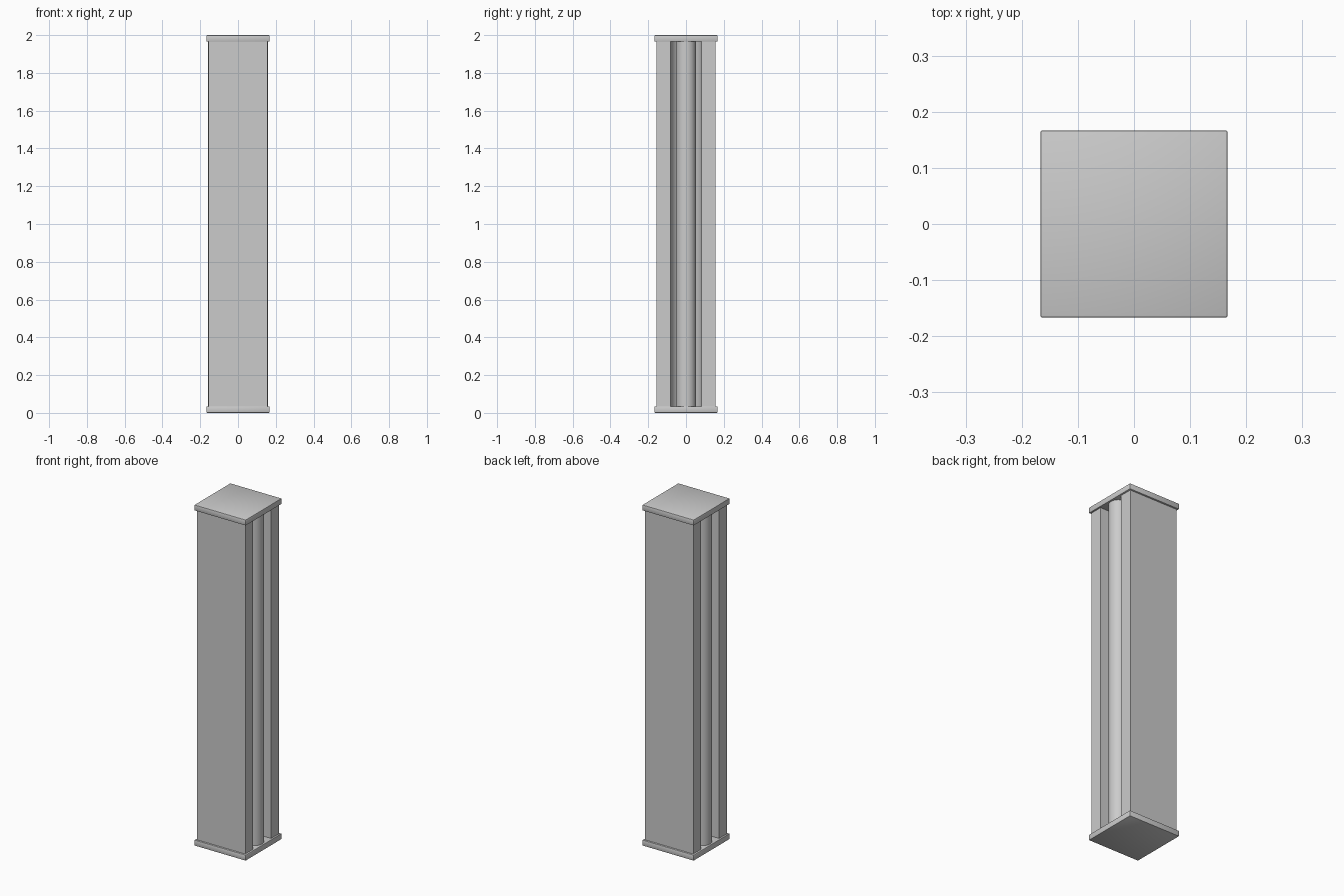
import bpy, bmesh, math

if "Cube" in bpy.data.objects:
    bpy.data.objects.remove(bpy.data.objects["Cube"])

CAP_H = 0.034   # thickness of end caps
HALF = 0.157    # half width of shaft
GROOVE_R, ROD_R, ROD_X = 0.083, 0.053, 0.105


def finish(name, bm, angle=30):
    bmesh.ops.recalc_face_normals(bm, faces=bm.faces)
    me = bpy.data.meshes.new(name)
    bm.to_mesh(me)
    bm.free()
    ob = bpy.data.objects.new(name, me)
    bpy.context.collection.objects.link(ob)
    bpy.ops.object.select_all(action='DESELECT')
    ob.select_set(True)
    bpy.context.view_layer.objects.active = ob
    bpy.ops.object.shade_smooth_by_angle(angle=math.radians(angle))
    return ob


def prism(name, pts, z0, z1):
    bm = bmesh.new()
    face = bm.faces.new([bm.verts.new((x, y, z0)) for x, y in pts])
    top = bmesh.ops.extrude_face_region(bm, geom=[face])
    # keep the starting face as the closed bottom
    verts = [v for v in top['geom'] if isinstance(v, bmesh.types.BMVert)]
    bmesh.ops.translate(bm, verts=verts, vec=(0, 0, z1 - z0))
    return finish(name, bm)


# Shaft: square section with a round-bottomed channel in each side
half_section = [(HALF, -HALF), (HALF, -GROOVE_R)]
for i in range(25):
    a = math.radians(-90 - 180 * i / 24)
    half_section.append((ROD_X + GROOVE_R * math.cos(a), GROOVE_R * math.sin(a)))
half_section += [(HALF, GROOVE_R), (HALF, HALF)]
section = half_section + [(-x, -y) for x, y in half_section]
prism("shaft", section, CAP_H, 2 - CAP_H)

# Round rods standing in the channels
for side, sx in (("right", 1), ("left", -1)):
    ring = [(sx * ROD_X + ROD_R * math.cos(2 * math.pi * i / 32),
             ROD_R * math.sin(2 * math.pi * i / 32)) for i in range(32)]
    prism(side + "_rod", ring, CAP_H, 2 - CAP_H)

# Square end caps with softened edges
for name, z in (("base_cap", CAP_H / 2), ("top_cap", 2 - CAP_H / 2)):
    bm = bmesh.new()
    bmesh.ops.create_cube(bm, size=1)
    bmesh.ops.scale(bm, vec=(0.334, 0.334, CAP_H), verts=bm.verts)
    bmesh.ops.translate(bm, vec=(0, 0, z), verts=bm.verts)
    bmesh.ops.bevel(bm, geom=bm.edges[:], offset=0.004, segments=2,
                    profile=0.5, affect='EDGES')
    finish(name, bm, 40)
